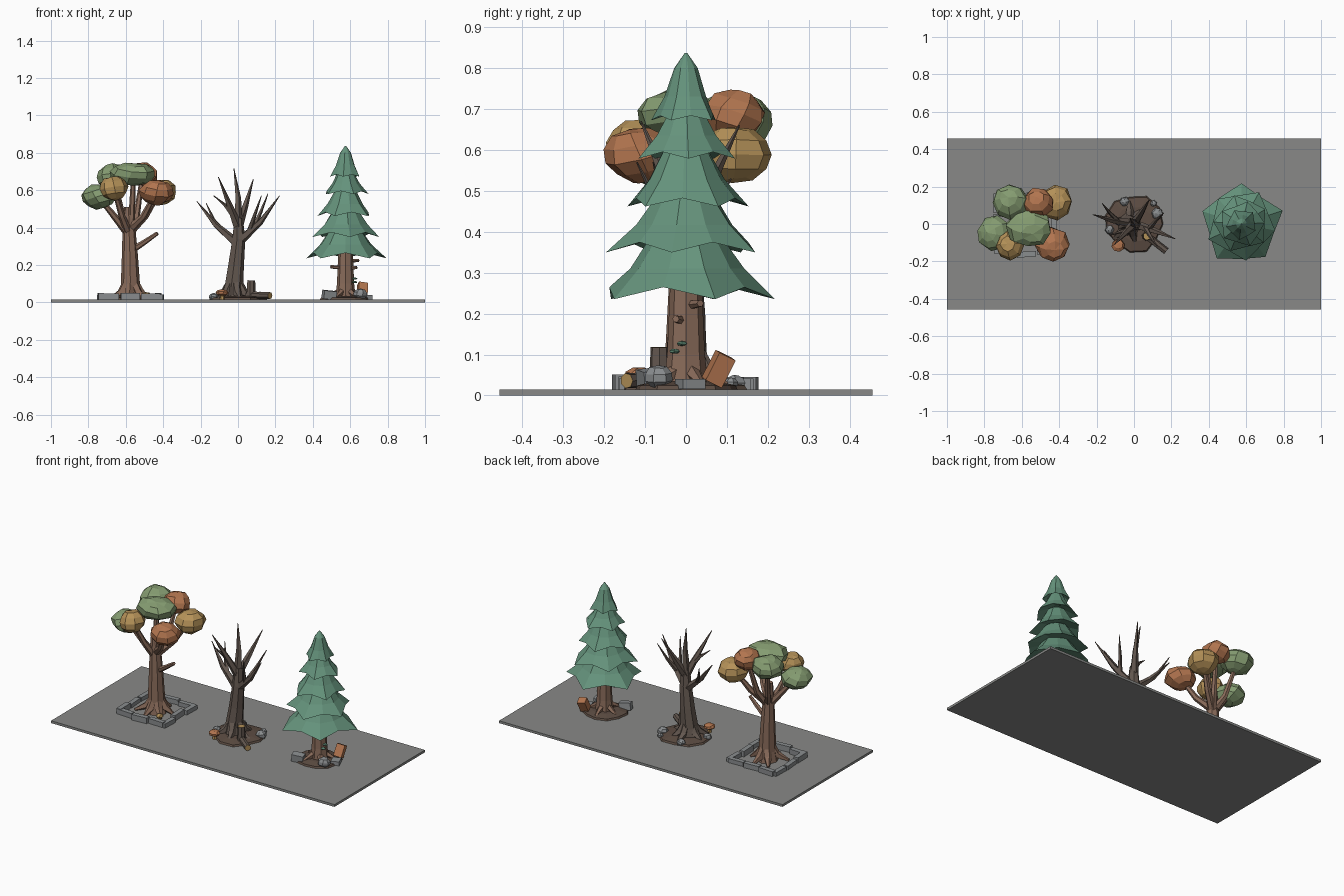
import bpy, bmesh, math, random
from mathutils import Vector, Matrix, Euler

if "Cube" in bpy.data.objects:
    bpy.data.objects.remove(bpy.data.objects["Cube"])

random.seed(4)
UP = Vector((0, 0, 1))
G = 0.015  # top of the ground slab


def material(name, r, g, b):
    m = bpy.data.materials.new(name)
    lin = [((c / 255 + 0.055) / 1.055) ** 2.4 for c in (r, g, b)]
    m.diffuse_color = (*lin, 1)
    m.use_nodes = True
    m.node_tree.nodes["Principled BSDF"].inputs["Base Color"].default_value = m.diffuse_color
    return m


GROUND = material("ground_grey", 136, 137, 135)
STONE = material("stone_grey", 138, 141, 143)
BARK = material("brown_bark", 136, 106, 89)
DEAD = material("dead_bark", 100, 88, 80)
SOIL = material("soil_brown", 92, 76, 66)
PINE = material("pine_green", 101, 147, 124)
OLIVE = material("olive_leaves", 133, 156, 113)
ORANGE = material("orange_leaves", 178, 117, 79)
GOLD = material("gold_leaves", 180, 145, 88)


def finish(name, bm, *mats):
    bmesh.ops.recalc_face_normals(bm, faces=bm.faces)
    me = bpy.data.meshes.new(name)
    bm.to_mesh(me)
    bm.free()
    for m in mats:
        me.materials.append(m)
    ob = bpy.data.objects.new(name, me)
    bpy.context.collection.objects.link(ob)
    return ob


def loft(bm, rings, cap_mat=0):
    """Skin a list of vertex-position rings and cap both ends."""
    vs = [[bm.verts.new(p) for p in ring] for ring in rings]
    n = len(vs[0])
    for a, b in zip(vs, vs[1:]):
        for i in range(n):
            bm.faces.new((a[i], a[(i + 1) % n], b[(i + 1) % n], b[i]))
    for ring in (vs[0][::-1], vs[-1]):
        bm.faces.new(ring).material_index = cap_mat


def tube(name, pts, radii, mats, sides=6, cap_mat=0, origin=(0, 0, 0)):
    pts = [Vector(p) + Vector(origin) for p in pts]
    rings = []
    for k, p in enumerate(pts):
        t = pts[min(k + 1, len(pts) - 1)] - pts[max(k - 1, 0)]
        q = UP.rotation_difference(t.normalized())
        rings.append([p + q @ Vector((radii[k] * math.cos(a), radii[k] * math.sin(a), 0))
                      for a in (math.tau * i / sides for i in range(sides))])
    bm = bmesh.new()
    loft(bm, rings, cap_mat)
    return finish(name, bm, *mats)


def blob(name, loc, size, mat, segs=8, rings=6, jitter=0.07):
    bm = bmesh.new()
    bmesh.ops.create_uvsphere(bm, u_segments=segs, v_segments=rings, radius=1)
    tilt = Euler((random.uniform(-.4, .4), random.uniform(-.4, .4), random.uniform(0, 3))).to_matrix()
    for v in bm.verts:
        d = tilt @ v.co * (1 + random.uniform(-jitter, jitter))
        v.co = Vector(loc) + Vector(d[i] * size[i] for i in range(3))
    return finish(name, bm, mat)


def box(name, loc, size, mat, rot=(0, 0, 0)):
    bm = bmesh.new()
    bmesh.ops.create_cube(bm, size=1, matrix=Matrix.LocRotScale(Vector(loc), Euler(rot), Vector(size)))
    return finish(name, bm, mat)


def roots(name, origin, mat, count, reach, phase):
    for i in range(count):
        a = phase + math.tau * i / count + random.uniform(-.2, .2)
        c, s = math.cos(a), math.sin(a)
        r = reach * random.uniform(.85, 1.1)
        tube(f"{name}_root_{i}", [(.02 * c, .02 * s, .11), (.055 * c, .055 * s, .05), (r * c, r * s, .018)],
             [.024, .024, .008], [mat], 5, origin=origin)


def soil(name, x, y, radius):
    rings = []
    rim = [random.uniform(.88, 1.08) for _ in range(11)]
    for f, z in ((1, G - .003), (.95, G + .01), (.6, G + .02)):
        rings.append([Vector((x + radius * f * k * math.cos(math.tau * i / 11),
                              y + radius * f * k * math.sin(math.tau * i / 11), z)) for i, k in enumerate(rim)])
    bm = bmesh.new()
    loft(bm, rings)
    finish(name, bm, SOIL)


box("ground_slab", (0, 0, G / 2), (2, .912, G), GROUND)

# --- leafy tree ---
L = (-.575, 0, 0)
tube("leafy_trunk", [(0, 0, G), (0, 0, .08), (-.003, 0, .25), (-.008, 0, .4), (-.01, 0, .51)],
     [.064, .052, .043, .034, .024], [BARK], 8, origin=L)
roots("leafy", L, BARK, 6, .12, .3)
tube("leafy_stub", [(.01, 0, .28), (.08, -.015, .325), (.145, -.03, .37)], [.018, .014, .01], [BARK], origin=L)
crown = [  # offset from trunk, size, colour
    ((-.172, -.05, .565), (.092, .095, .066), OLIVE),
    ((-.088, .12, .675), (.098, .098, .068), OLIVE),
    ((.015, -.02, .685), (.125, .105, .064), OLIVE),
    ((.065, .115, .685), (.082, .08, .062), ORANGE),
    ((.158, .115, .59), (.09, .095, .07), GOLD),
    ((.138, -.11, .588), (.092, .092, .068), ORANGE),
    ((-.09, -.115, .61), (.076, .08, .064), GOLD)]
for i, (p, size, mat) in enumerate(crown):
    p = Vector(p)
    blob(f"leaf_clump_{i}", p + Vector(L), size, mat)
    tube(f"leafy_branch_{i}", [(-.005, 0, .36 + .015 * (i % 3)), (p.x * .5, p.y * .5, .46), p],
         [.024, .018, .011], [BARK], origin=L)

# Square stone edging around the leafy tree
for side in range(4):
    turn = Matrix.Rotation(side * math.pi / 2, 3, 'Z')
    for k, off in enumerate((-.112, .0, .108)):
        c = turn @ Vector((off, -.155 + random.uniform(-.008, .008), 0))
        h = random.uniform(.024, .036)
        box(f"edging_stone_{side}_{k}", (L[0] + c.x, c.y, G + h / 2), (.102, .03, h), STONE,
            (0, 0, side * math.pi / 2 + random.uniform(-.08, .08)))
tube("leafy_mushroom_stem", [(.085, -.09, G), (.085, -.09, .04)], [.01, .008], [GOLD], origin=L)
blob("leafy_mushroom_cap", (L[0] + .085, -.09, .042), (.024, .024, .013), GOLD, 7, 4, 0)

# --- bare tree ---
tube("bare_trunk", [(-.025, 0, G), (-.025, 0, .08), (-.012, .004, .2), (.003, 0, .34), (.002, 0, .45)],
     [.068, .052, .044, .036, .024], [DEAD], 7)
roots("bare", (-.02, 0, 0), DEAD, 6, .12, .7)
limbs = [  # base, elbow, tip
    ((0, 0, .31), (-.12, .02, .415), (-.22, .05, .54)),
    ((0, 0, .40), (-.05, -.05, .53), (-.105, -.11, .67)),
    ((0, 0, .42), (.0, .01, .56), (-.022, .03, .715)),
    ((0, 0, .40), (.04, .06, .52), (.082, .13, .66)),
    ((0, 0, .32), (.12, -.04, .43), (.222, -.08, .57)),
    ((-.08, .01, .38), (-.13, .06, .44), (-.17, .11, .53)),
    ((.06, -.02, .38), (.09, -.07, .47), (.125, -.12, .57)),
    ((.08, -.03, .39), (.12, .02, .48), (.16, .06, .58)),
    ((-.03, -.03, .47), (-.07, -.04, .52), (-.13, -.06, .57))]
for i, pts in enumerate(limbs):
    k = 1 if i < 5 else .6
    tube(f"bare_limb_{i}", pts, [.026 * k, .016 * k, .002], [DEAD], 5)
soil("bare_soil", 0, 0, .155)
tube("broken_stump", [(.068, -.065, G), (.07, -.065, .118)], [.026, .022], [DEAD, GOLD], 7, 1)
tube("fallen_log", [(.05, -.05, .04), (.172, -.145, .036)], [.019, .019], [DEAD, GOLD], 7, 1)
tube("bare_mushroom_stem", [(-.085, -.115, G), (-.085, -.115, .05)], [.013, .011], [GOLD])
blob("bare_mushroom_cap", (-.085, -.115, .052), (.036, .036, .018), ORANGE, 8, 4, 0)
for i, (x, y, r) in enumerate(((-.05, .12, .026), (.125, .055, .034), (-.13, -.03, .026), (.105, .11, .018))):
    blob(f"bare_rock_{i}", (x, y, .03), (r, r, r * .8), STONE, 6, 5)

# --- pine tree ---
P = (.575, 0, 0)
tube("pine_trunk", [(0, 0, G), (0, 0, .1), (0, 0, .34)], [.056, .046, .036], [BARK], 8, origin=P)
for i in range(5):
    a = .4 + i * math.tau / 5
    tube(f"pine_root_{i}", [(.03 * math.cos(a), .03 * math.sin(a), .06), (.1 * math.cos(a), .1 * math.sin(a), .025)],
         [.02, .008], [BARK], 5, origin=P)
for i, tip in enumerate(((-.08, -.02, .19), (.06, -.025, .187), (.07, .035, .225))):
    tube(f"pine_stub_{i}", [(0, 0, tip[2] - .005), tip], [.013, .009], [BARK], origin=P)
tiers = [  # hem height, hem radius, shoulder height, shoulder radius
    (.25, .208, .39, .085), (.362, .178, .49, .07), (.472, .145, .6, .055),
    (.587, .116, .7, .04), (.678, .08, .8, .029)]
for t, (z0, r0, z1, r1) in enumerate(tiers):
    n, rings = 10, []
    star = [(1.07 if i % 2 == 0 else .87) * random.uniform(.96, 1.04) for i in range(n)]
    phase = math.pi / 2 + t * .75
    rm, zm = r1 + (r0 - r1) * .45, z0 + (z1 - z0) * .43
    for r, z, f in ((.03, z0 + .035, 0), (r0, z0, 1), (rm, zm, .3), (r1, z1, 0), (.003, z1 + .037, 0)):
        ring = []
        for i in range(n):
            k = 1 + (star[i] - 1) * f
            a = phase + math.tau * i / n
            drop = .07 * r0 * (1 if i % 2 else -1) * (f == 1)
            ring.append(Vector((P[0] + r * k * math.cos(a), r * k * math.sin(a), z + drop)))
        rings.append(ring)
    bm = bmesh.new()
    loft(bm, rings)
    finish(f"pine_tier_{t}", bm, PINE)
soil("pine_soil", P[0], 0, .135)
blob("pine_rock_front", (.655, -.068, .045), (.038, .036, .03), STONE, 7, 5)
box("pine_stone_block", (.488, -.09, .04), (.07, .045, .045), STONE, (.1, .1, .3))
box("pine_stone_flat", (.685, .01, .028), (.05, .06, .025), STONE, (0, 0, .4))
box("leaning_board", (.665, .08, .065), (.05, .045, .075), ORANGE, (-.45, .15, .2))
for i, (y, z) in enumerate(((-.028, .108), (-.01, .127))):
    blob(f"trunk_fungus_{i}", (.622, y, z), (.016, .014, .006), PINE, 6, 4, 0)
